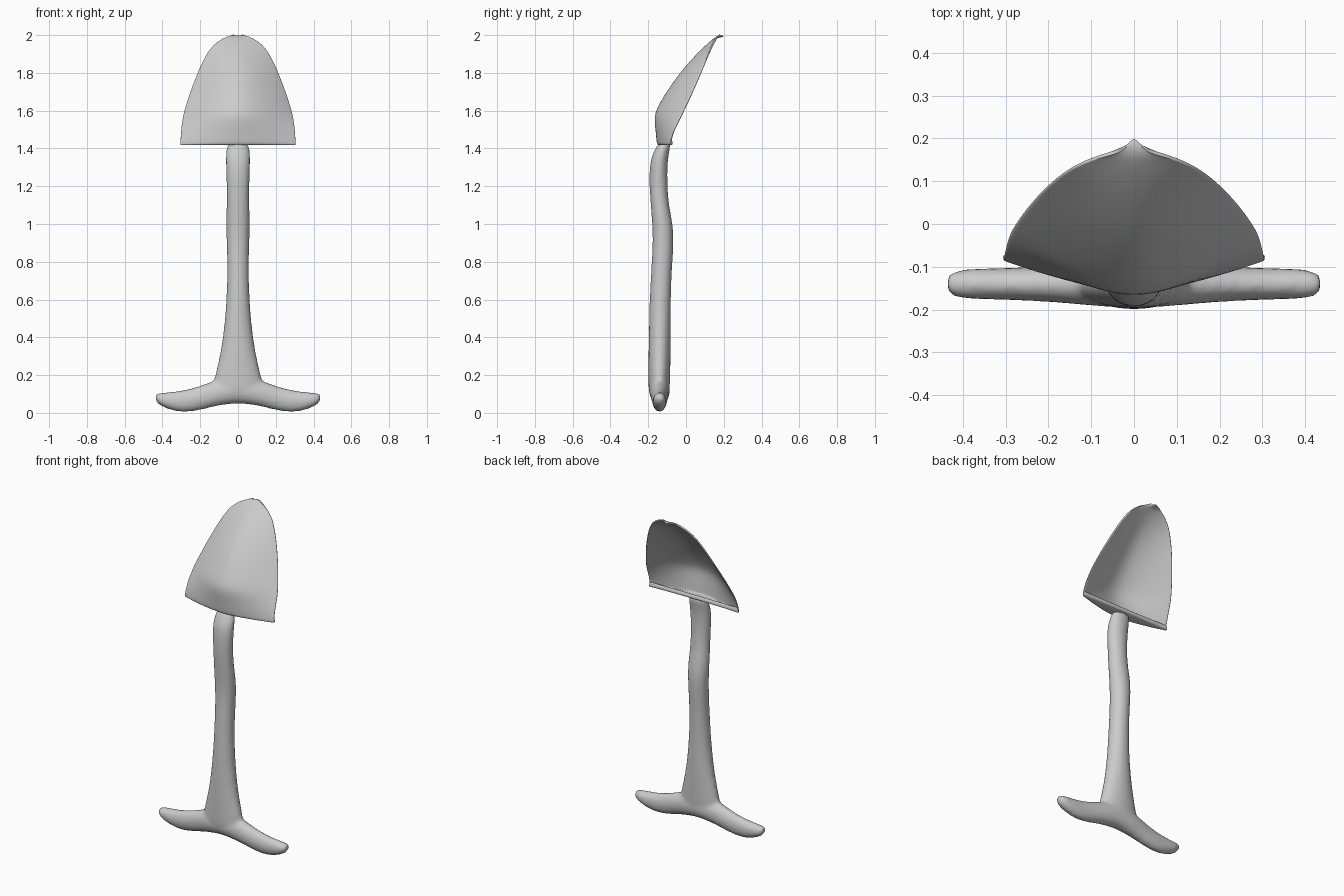
import bpy, bmesh, math
from mathutils import Vector


def make_object(name, bm):
    mesh = bpy.data.meshes.new(name)
    bm.to_mesh(mesh)
    bm.free()
    obj = bpy.data.objects.new(name, mesh)
    bpy.context.collection.objects.link(obj)
    for p in mesh.polygons:
        p.use_smooth = True
    return obj


def loft(bm, sections, sides=16):
    # each section: centre, first half-axis vector, second half-axis vector
    rings = []
    for c, a, b in sections:
        rings.append([bm.verts.new(Vector(c)
                      + Vector(a) * math.cos(2 * math.pi * k / sides)
                      + Vector(b) * math.sin(2 * math.pi * k / sides)) for k in range(sides)])
    for r0, r1 in zip(rings, rings[1:]):
        for k in range(sides):
            n = (k + 1) % sides
            bm.faces.new((r0[k], r0[n], r1[n], r1[k]))
    bm.faces.new(rings[0][::-1])
    bm.faces.new(rings[-1])


# Handle: flared shaft and drooping cross grip, blended together
# z, half width, y front, y back
shaft = [(0.09, 0.125, -0.195, -0.09), (0.13, 0.135, -0.20, -0.085), (0.18, 0.13, -0.20, -0.083),
         (0.32, 0.092, -0.20, -0.08), (0.50, 0.069, -0.196, -0.08), (0.65, 0.06, -0.192, -0.078),
         (0.78, 0.058, -0.184, -0.072), (0.90, 0.061, -0.177, -0.063), (1.00, 0.064, -0.18, -0.068),
         (1.10, 0.061, -0.188, -0.09), (1.20, 0.06, -0.195, -0.097), (1.31, 0.066, -0.194, -0.098),
         (1.37, 0.066, -0.18, -0.09), (1.41, 0.06, -0.155, -0.082), (1.43, 0.057, -0.15, -0.082)]
bm = bmesh.new()
loft(bm, [((0, (f + b) / 2, z), (w, 0, 0), (0, (b - f) / 2, 0)) for z, w, f, b in shaft])
# x, z bottom, z top, half depth
half_grip = [(0.0, 0.05, 0.19, 0.056), (0.07, 0.043, 0.185, 0.055), (0.14, 0.03, 0.168, 0.048),
             (0.21, 0.01, 0.14, 0.042), (0.30, 0.0, 0.118, 0.038), (0.37, 0.018, 0.11, 0.037),
             (0.42, 0.042, 0.106, 0.033), (0.438, 0.065, 0.10, 0.02)]
grip = [(-x, lo, hi, d) for x, lo, hi, d in half_grip[:0:-1]] + half_grip
loft(bm, [((x, -0.14, (lo + hi) / 2), (0, d, 0), (0, 0, (hi - lo) / 2)) for x, lo, hi, d in grip])
handle = make_object("handle", bm)
sub = handle.modifiers.new("round", 'SUBSURF')
sub.levels = sub.render_levels = 2
rem = handle.modifiers.new("blend", 'REMESH')
rem.mode = 'VOXEL'
rem.voxel_size = 0.012
rem.use_smooth_shade = True
smo = handle.modifiers.new("soften", 'SMOOTH')
smo.factor = 0.5
smo.iterations = 4

# Blade: dished sheet leaning back, with a floor at its lower end
# z, half width, y at centre, y at side edge
blade = [(1.45, 0.303, -0.078, -0.074), (1.422, 0.306, -0.066, -0.07), (1.418, 0.306, -0.10, -0.075),
         (1.417, 0.306, -0.150, -0.084), (1.425, 0.307, -0.158, -0.087), (1.49, 0.304, -0.164, -0.072),
         (1.56, 0.296, -0.175, -0.035), (1.61, 0.284, -0.163, -0.01), (1.70, 0.255, -0.11, 0.032),
         (1.80, 0.217, -0.038, 0.075), (1.88, 0.18, 0.034, 0.107), (1.94, 0.143, 0.095, 0.132),
         (1.98, 0.09, 0.142, 0.153), (1.997, 0.045, 0.168, 0.162), (2.0, 0.018, 0.20, 0.175)]
bm = bmesh.new()
cols = [-1, -0.96, -0.8, -0.55, -0.28, 0, 0.28, 0.55, 0.8, 0.96, 1]
rows = [[bm.verts.new((u * w, yc + (ye - yc) * abs(u) ** 1.6, z)) for u in cols]
        for z, w, yc, ye in blade]
for r0, r1 in zip(rows, rows[1:]):
    for j in range(len(cols) - 1):
        bm.faces.new((r0[j], r0[j + 1], r1[j + 1], r1[j]))
blade_obj = make_object("blade", bm)
sol = blade_obj.modifiers.new("thickness", 'SOLIDIFY')
sol.thickness = 0.01
sol.offset = -1
sub = blade_obj.modifiers.new("round", 'SUBSURF')
sub.levels = sub.render_levels = 2
